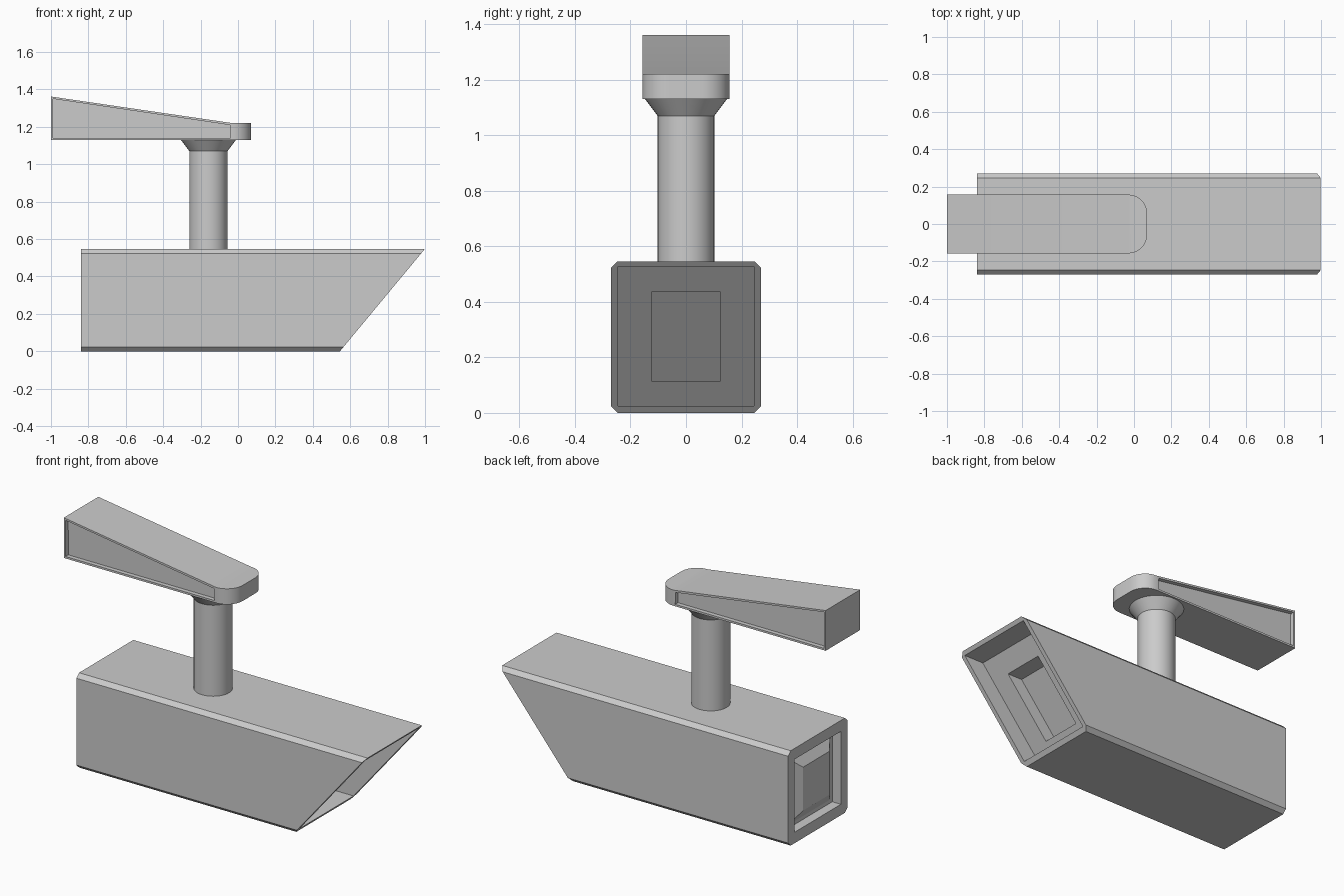
import bpy, bmesh, math
from mathutils import Vector

if "Cube" in bpy.data.objects:
    bpy.data.objects.remove(bpy.data.objects["Cube"])


def finish(bm, name, smooth=False):
    bmesh.ops.remove_doubles(bm, verts=bm.verts, dist=1e-5)
    bmesh.ops.recalc_face_normals(bm, faces=bm.faces)
    mesh = bpy.data.meshes.new(name)
    bm.to_mesh(mesh)
    bm.free()
    obj = bpy.data.objects.new(name, mesh)
    bpy.context.collection.objects.link(obj)
    if smooth:
        bpy.ops.object.select_all(action='DESELECT')
        obj.select_set(True)
        bpy.context.view_layer.objects.active = obj
        bpy.ops.object.shade_smooth_by_angle(angle=math.radians(30))
    return obj


def loft(bm, rings):
    """Skin closed rings of equal length and cap both ends."""
    rows = [[bm.verts.new(p) for p in ring] for ring in rings]
    n = len(rows[0])
    for a, b in zip(rows, rows[1:]):
        for i in range(n):
            j = (i + 1) % n
            bm.faces.new((a[i], a[j], b[j], b[i]))
    bm.faces.new(rows[0])
    bm.faces.new(rows[-1])


def ring(x, hy, z0, z1, c=0.0, slope=0.0):
    """Chamfered rectangle across x; slope leans it along the nose angle."""
    yz = [(-hy + c, z0), (hy - c, z0), (hy, z0 + c), (hy, z1 - c),
          (hy - c, z1), (-hy + c, z1), (-hy, z1 - c), (-hy, z0 + c)]
    return [(x + slope * z, y, z) for y, z in yz]


def box_rings(bm, rings):
    loft(bm, rings)
    bmesh.ops.remove_doubles(bm, verts=bm.verts, dist=1e-5)


# Camera housing: rear recess with raised plate, shell, slanted nose with recesses
S, NOSE = 0.83, 0.545
bm = bmesh.new()
box_rings(bm, [
    ring(-0.83, 0.12, 0.15, 0.40),
    ring(-0.785, 0.19, 0.083, 0.463),
    ring(-0.785, 0.21, 0.063, 0.483),
    ring(-0.84, 0.21, 0.063, 0.483),
    ring(-0.84, 0.27, 0.0, 0.546, 0.023),
    ring(NOSE, 0.27, 0.0, 0.546, 0.023, S),
    ring(NOSE, 0.245, 0.024, 0.527, 0, S),
    ring(NOSE - 0.127, 0.245, 0.024, 0.527, 0, S),
    ring(NOSE - 0.127, 0.125, 0.115, 0.435, 0, S),
    ring(NOSE - 0.222, 0.125, 0.115, 0.435, 0, S),
])
finish(bm, "camera_housing")

# Support post with flared collar
bm = bmesh.new()
loft(bm, [[(-0.158 + r * math.cos(t), r * math.sin(t), z)
           for t in (math.tau * i / 40 for i in range(40))]
          for r, z in ((0.102, 0.54), (0.102, 1.07), (0.147, 1.13))])
finish(bm, "support_post", True)

# Mounting arm: tapered wedge with rounded tip
HY, R, XC = 0.157, 0.1, -0.03
arc = [(XC + R * math.sin(t), HY - R + R * math.cos(t))
       for t in (math.pi / 2 * i / 10 for i in range(11))]
half = arc + [(x, -y) for x, y in reversed(arc)]


def top_z(x):
    return 1.22 + 0.142 * max(0, (XC - x) / (1 + XC))


bm = bmesh.new()
wedge = [(-1, HY), (XC, HY), (XC, -HY), (-1, -HY)]
for outline, open_end in ((wedge, 1), (half, len(half) - 1)):
    lo = [bm.verts.new((x, y, 1.13)) for x, y in outline]
    hi = [bm.verts.new((x, y, top_z(x))) for x, y in outline]
    bm.faces.new(lo)
    bm.faces.new(hi)
    for i in range(len(lo)):
        if i != open_end:
            j = (i + 1) % len(lo)
            bm.faces.new((lo[i], lo[j], hi[j], hi[i]))
bmesh.ops.remove_doubles(bm, verts=bm.verts, dist=1e-5)
bmesh.ops.recalc_face_normals(bm, faces=bm.faces)
bm.normal_update()

# Sunken side panels on the arm
sides = [f for f in bm.faces if abs(f.normal.y) > 0.999 and f.calc_area() > 0.1]
for f in sides:
    inward = Vector((0, -0.025 if f.calc_center_median().y > 0 else 0.025, 0))
    bmesh.ops.inset_individual(bm, faces=[f], thickness=0.016)
    new = bmesh.ops.extrude_face_region(bm, geom=[f])["geom"]
    bmesh.ops.translate(bm, vec=inward,
                        verts=[v for v in new if isinstance(v, bmesh.types.BMVert)])
    if f.is_valid:
        bmesh.ops.delete(bm, geom=[f], context='FACES_ONLY')
finish(bm, "mounting_arm", True)
